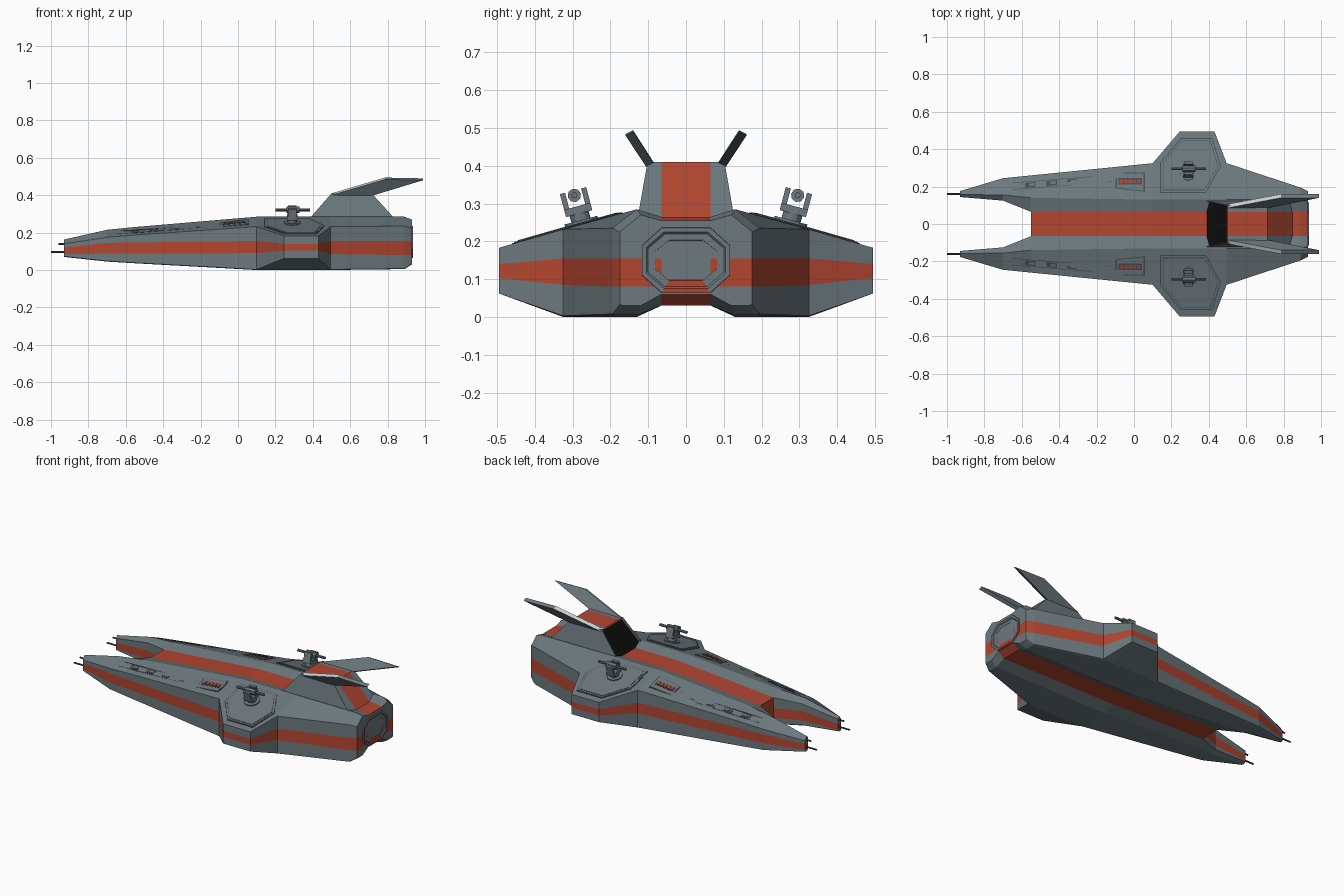
import bpy, bmesh, math
from mathutils import Matrix, Vector

if "Cube" in bpy.data.objects:
    bpy.data.objects.remove(bpy.data.objects["Cube"])


def material(name, rgb):
    m = bpy.data.materials.new(name)
    m.diffuse_color = (*rgb, 1)
    m.use_nodes = True
    m.node_tree.nodes["Principled BSDF"].inputs["Base Color"].default_value = m.diffuse_color
    return m


GREY = material("hull grey", (0.15, 0.19, 0.21))
RED = material("stripe red", (0.45, 0.06, 0.03))
BLACK = material("opening black", (0.004, 0.004, 0.004))
DARK = material("trim dark grey", (0.06, 0.075, 0.085))
PALE = material("edge pale grey", (0.6, 0.62, 0.62))


def finish(name, bm, mats, mirror=True):
    bmesh.ops.recalc_face_normals(bm, faces=bm.faces)
    me = bpy.data.meshes.new(name)
    bm.to_mesh(me)
    bm.free()
    for m in mats:
        me.materials.append(m)
    ob = bpy.data.objects.new(name, me)
    bpy.context.collection.objects.link(ob)
    if mirror:
        mod = ob.modifiers.new("mirror", 'MIRROR')
        mod.use_axis = (False, True, False)
        mod.use_mirror_merge = False
    return ob


# Hull stations: x, outer y, ridge y, inner y, ridge z, shoulder z,
# stripe top, stripe bottom, floor z, inner floor z, inner top z
STATIONS = [
    (-.93, .176, .158, .144, .163, .14, .12, .085, .07, .078, .15),
    (-.70, .245, .155, .125, .215, .175, .145, .088, .045, .06, .19),
    (-.55, .26, .14, .065, .23, .187, .147, .088, .036, .05, .212),
    (.10, .325, .13, .065, .285, .232, .155, .09, 0, .03, .265),
    (.245, .495, .13, .065, .285, .183, .14, .103, 0, .03, .265),
    (.43, .495, .13, .065, .285, .183, .14, .103, 0, .03, .265),
    (.495, .325, .13, .065, .285, .232, .155, .085, 0, .03, .265),
    (.89, .195, .13, .065, .285, .235, .155, .08, .005, .03, .265),
    (.93, .175, .12, .065, .27, .225, .155, .08, .03, .06, .255),
]


def section(s):
    x, yo, yr, yi, zr, zs, z2, z1, z0, ib, it = s
    zb = .062 if yo > .4 else z0 + .003
    pts = [(yr, zr), (yo, zs), (yo, z2), (yo, z1), (yo, zb), (min(yo - .01, .325), z0),
           (yr, z0), (yi, ib), (yi, z1), (yi, z2), (yi, it)]
    return [Vector((x, y, z)) for y, z in pts]


def top_z(x, y):
    """Height of the sloping deck between ridge and shoulder."""
    for a, b in zip(STATIONS, STATIONS[1:]):
        if a[0] <= x <= b[0]:
            t = (x - a[0]) / (b[0] - a[0])
            yo, yr, zr, zs = [a[i] + (b[i] - a[i]) * t for i in (1, 2, 4, 5)]
            return zr + (zs - zr) * (y - yr) / (yo - yr)


# Side hull with prong and gun pod, stripe set by strip index
bm = bmesh.new()
rings = [[bm.verts.new(p) for p in section(s)] for s in STATIONS]
n = len(rings[0])
for a, b in zip(rings, rings[1:]):
    for i in range(n):
        j = (i + 1) % n
        f = bm.faces.new((a[i], a[j], b[j], b[i]))
        f.material_index = 1 if i in (2, 8) else 0
for r in (rings[0], rings[-1]):
    bm.faces.new([r[i] for i in (0, 1, 2, 9, 10)])
    bm.faces.new([r[i] for i in (2, 3, 8, 9)]).material_index = 1
    bm.faces.new([r[i] for i in (3, 4, 5, 6, 7, 8)])
finish("side_hull", bm, [GREY, RED])

# Red centre spine between the hulls
bm = bmesh.new()
rings = []
for s in STATIONS[2:]:
    x, ib, it = s[0], s[9], s[10]
    rings.append([bm.verts.new((x, y, z)) for y, z in
                  ((-.065, ib), (.065, ib), (.065, it), (-.065, it))])
for a, b in zip(rings, rings[1:]):
    for i in range(4):
        bm.faces.new((a[i], a[(i + 1) % 4], b[(i + 1) % 4], b[i]))
bm.faces.new(rings[0])
bm.faces.new(rings[-1]).material_index = 1
finish("centre_spine", bm, [RED, GREY], False)

# Intake tower with red middle strip and black mouth
bm = bmesh.new()
cols = []
for yb, yt in ((-.13, -.102), (-.065, -.065), (.065, .065), (.13, .102)):
    cols.append([bm.verts.new(p) for p in
                 ((.36, yb, .25), (.5, yt, .41), (.715, yt, .41), (.86, yb, .25))])
mouth = []
for k, (a, b) in enumerate(zip(cols, cols[1:])):
    for i in range(4):
        f = bm.faces.new((a[i], a[(i + 1) % 4], b[(i + 1) % 4], b[i]))
        f.material_index = 1 if k == 1 else 0
        if i == 0:
            mouth.append(f)
bm.faces.new(cols[0])
bm.faces.new(cols[-1])
bmesh.ops.recalc_face_normals(bm, faces=bm.faces)
bmesh.ops.inset_region(bm, faces=mouth, thickness=.007, depth=0)
bmesh.ops.inset_region(bm, faces=mouth, thickness=.001, depth=-.012)
for f in mouth:
    f.material_index = 2
finish("intake_tower", bm, [GREY, RED, BLACK], False)

# Swept tail fins with pale leading edge
bm = bmesh.new()
inner = [Vector(p) for p in ((.5, .086, .41), (.785, .14, .494), (.99, .14, .49), (.72, .086, .408))]
a = [bm.verts.new(p) for p in inner]
b = [bm.verts.new(p + Vector((0, .02, -.01))) for p in inner]
bm.faces.new(a)
bm.faces.new(b)
for i in range(4):
    f = bm.faces.new((a[i], a[(i + 1) % 4], b[(i + 1) % 4], b[i]))
    f.material_index = 1 if i == 0 else 0
finish("tail_fin", bm, [GREY, PALE])

# Octagonal engine nozzle: stepped rings down to a black floor
bm = bmesh.new()
rings = []
for x, hy, hz in ((.92, .118, .088), (.936, .116, .086), (.936, .105, .075), (.931, .1, .07),
                  (.931, .082, .053), (.925, .08, .051)):
    cy, cz = hy * .55, hz * .45
    rings.append([bm.verts.new((x, y, .15 + z)) for y, z in
                  ((cy, -hz), (hy, -cz), (hy, cz), (cy, hz),
                   (-cy, hz), (-hy, cz), (-hy, -cz), (-cy, -hz))])
for a, b in zip(rings, rings[1:]):
    for i in range(8):
        f = bm.faces.new((a[i], a[(i + 1) % 8], b[(i + 1) % 8], b[i]))
        f.material_index = 1 if i == 7 else 0
bm.faces.new(rings[-1]).material_index = 2
finish("engine_nozzle", bm, [GREY, RED, BLACK], False)


def deck_plate(name, outlines, height, mat):
    """Thin plates lying on the sloping deck."""
    bm = bmesh.new()
    for pts in outlines:
        lo = [bm.verts.new((x, y, top_z(x, y) - .004)) for x, y in pts]
        hi = [bm.verts.new((x, y, top_z(x, y) + height)) for x, y in pts]
        bm.faces.new(lo)
        bm.faces.new(hi)
        for i in range(len(pts)):
            j = (i + 1) % len(pts)
            bm.faces.new((lo[i], lo[j], hi[j], hi[i]))
    return finish(name, bm, [mat])


def scaled(pts, k):
    cx = sum(p[0] for p in pts) / len(pts)
    cy = sum(p[1] for p in pts) / len(pts)
    return [(cx + (x - cx) * k, cy + (y - cy) * k) for x, y in pts]


def slot(x, y, w, h, skew=.1):
    return [(x + i * w / 2, y + i * w / 2 * skew + j * h / 2)
            for i, j in ((-1, -1), (1, -1), (1, 1), (-1, 1))]


# Pod deck panels
pod = [(.14, .33), (.14, .167), (.385, .167), (.465, .31), (.42, .46), (.25, .46)]
deck_plate("pod_panel_border", [pod], .002, DARK)
deck_plate("pod_panel_rim", [scaled(pod, .97)], .004, GREY)
deck_plate("pod_panel_groove", [scaled(pod, .91)], .005, DARK)
deck_plate("pod_panel", [scaled(pod, .89)], .006, GREY)

# Red grilles ahead of the pods
grille = [(-.1, .19), (.06, .172), (.06, .275), (-.1, .275)]
deck_plate("grille_border", [grille], .002, DARK)
deck_plate("grille_plate", [scaled(grille, .9)], .004, GREY)
deck_plate("grille_slot", [slot(-.02, .228, .125, .034, 0)], .005, DARK)
deck_plate("grille_bars", [slot(-.067 + .0235 * i, .228, .017, .02, 0) for i in range(5)], .008, RED)

# Row of vents along each prong
xs = (-.555, -.44, -.33, -.22)
deck_plate("vent_frames", [slot(x, .21 + (x + .55) * .08, .055, .026) for x in xs], .002, DARK)
deck_plate("vent_covers", [slot(x + .008, .212 + (x + .55) * .08, .03, .012) for x in xs], .004, GREY)
deck_plate("vent_lines", [slot(-.385, y, .53, .003, .08) for y in (.205, .241)], .002, DARK)


def cylinder(bm, base, r, a, b, z, axis='Z', sides=12):
    m = Matrix.Translation((0, 0, z))
    if axis == 'X':
        m = m @ Matrix.Rotation(math.pi / 2, 4, 'Y')
    m = m @ Matrix.Translation((0, 0, (a + b) / 2))
    bmesh.ops.create_cone(bm, cap_ends=True, segments=sides, radius1=r, radius2=r,
                          depth=b - a, matrix=base @ m)


def box(bm, base, centre, size):
    bmesh.ops.create_cube(bm, size=1, matrix=base @ Matrix.Translation(centre)
                          @ Matrix.Diagonal((*size, 1)))


# Turret standing square to the pod deck
at = Matrix.Translation((.29, .275, top_z(.29, .275))) @ Matrix.Rotation(-.26, 4, 'X')
bm = bmesh.new()
cylinder(bm, at, .045, 0, .012, 0)
cylinder(bm, at, .026, .01, .035, 0)
box(bm, at, (0, 0, .04), (.055, .072, .02))
for side in (-1, 1):
    box(bm, at, (0, side * .029, .068), (.045, .014, .05))
cylinder(bm, at, .018, -.03, .04, .08, 'X', 8)
cylinder(bm, at, .008, -.09, .095, .08, 'X', 8)
finish("turret", bm, [GREY])

# Nose gun barrels
bm = bmesh.new()
nose = Matrix.Translation((0, .16, 0))
cylinder(bm, nose, .005, -1.0, -.9, .097, 'X', 8)
cylinder(bm, nose, .005, -.96, -.88, .14, 'X', 8)
finish("nose_gun", bm, [DARK])
